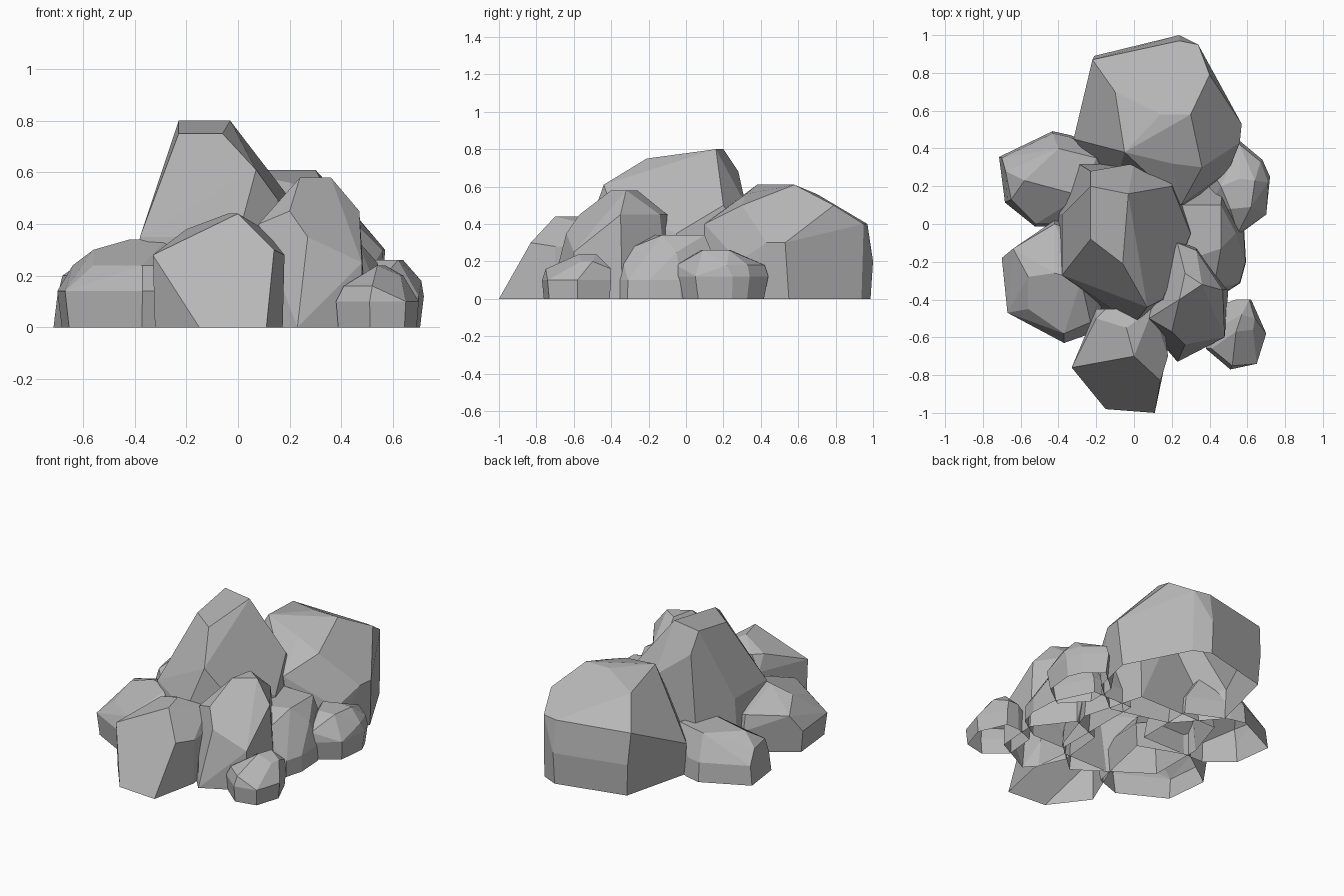
import bpy
import bmesh
import math

default_cube = bpy.data.objects.get("Cube")
if default_cube:
    bpy.data.objects.remove(default_cube, do_unlink=True)

# One plain stone colour for every boulder
stone_colour = (.47, .47, .47, 1)
stone = bpy.data.materials.new("stone grey")
stone.use_nodes = True
stone.diffuse_color = stone_colour
shader = stone.node_tree.nodes["Principled BSDF"]
shader.inputs["Base Color"].default_value = stone_colour
shader.inputs["Roughness"].default_value = .9


def add_foot(bm, girth, spread):
    """Drop the girth to the ground, drawn in or flared about its middle."""
    middle_x = sum(x for x, y in girth) / len(girth)
    middle_y = sum(y for x, y in girth) / len(girth)
    for x, y in girth:
        foot_x = middle_x + (x - middle_x) * spread
        foot_y = middle_y + (y - middle_y) * spread
        bm.verts.new((foot_x, foot_y, 0))


def merge_flat_facets(bm):
    """Turn nearly flat neighbouring triangles into broad facets."""
    bmesh.ops.dissolve_limit(bm, angle_limit=math.radians(9),
                             verts=bm.verts[:], edges=bm.edges[:])
    bmesh.ops.recalc_face_normals(bm, faces=bm.faces[:])


def open_underside(bm):
    """Remove the faces resting on the ground."""
    ground = [face for face in bm.faces
              if all(vert.co.z < .001 for vert in face.verts)]
    bmesh.ops.delete(bm, geom=ground, context="FACES")


def boulder(name, spread, sections):
    """Build a faceted rock around cross-sections keyed by height, girth first."""
    bm = bmesh.new()
    girth = next(iter(sections.values()))
    add_foot(bm, girth, spread)
    for height, outline in sections.items():
        for x, y in outline:
            bm.verts.new((x, y, height))

    hull = bmesh.ops.convex_hull(bm, input=bm.verts[:])
    inner = set(hull["geom_interior"]) | set(hull["geom_unused"])
    loose = [item for item in inner if isinstance(item, bmesh.types.BMVert)]
    bmesh.ops.delete(bm, geom=loose, context="VERTS")
    merge_flat_facets(bm)
    open_underside(bm)

    mesh = bpy.data.meshes.new(name)
    bm.to_mesh(mesh)
    bm.free()
    mesh.materials.append(stone)
    rock = bpy.data.objects.new(name, mesh)
    bpy.context.collection.objects.link(rock)


# Broad boulder at the back
boulder("back_boulder", spread=.97, sections={
    .2: [(-.32, .45), (-.21, .89), (.24, 1), (.35, .95), (.56, .55), (.5, .28), (.28, .1), (-.1, .2)],
    .3: [(.57, .53), (.56, .43)],
    .4: [(-.22, .87), (-.15, .87), (.24, .97), (.34, .95), (.25, .1)],
    .5: [(.4, .79), (.36, .3)],
    .56: [(-.1, .7), (.2, .32)],
    .61: [(-.05, .38), (.06, .41), (.14, .58), (.3, .58)],
})

# Tall peak in the middle
boulder("peak_boulder", spread=1.1, sections={
    .35: [(-.38, -.27), (-.38, .05), (-.3, .3), (.2, .3), (.3, -.05), (.2, -.35), (0, -.53)],
    .5: [(.15, -.4), (.2, .2), (0, .32)],
    .61: [(.07, -.44)],
    .68: [(-.23, .28)],
    .75: [(-.23, -.08), (-.06, -.21)],
    .8: [(-.23, .2), (-.03, .16)],
})

# Rounded boulder on the front right side
boulder("right_front_boulder", spread=.94, sections={
    .14: [(-.7, -.18), (-.67, -.47), (-.37, -.63), (-.2, -.57), (-.1, -.1), (-.42, .02)],
    .24: [(-.64, -.13), (-.42, 0), (-.56, -.45), (-.37, -.58), (-.23, -.52)],
    .3: [(-.56, -.28)],
    .34: [(-.42, -.26), (-.28, -.3)],
})

# Low boulder on the back right side
boulder("right_back_boulder", spread=1.05, sections={
    .12: [(-.7, .35), (-.67, .12), (-.52, 0), (-.1, 0), (-.1, .35), (-.34, .46), (-.43, .48)],
    .2: [(-.68, .28), (-.65, .13), (-.52, .37)],
    .27: [(-.58, .23), (-.4, .4), (-.2, .35), (-.28, .15)],
})

# Wedge with a sloping face at the very front
boulder("front_boulder", spread=.97, sections={
    .28: [(-.33, -.76), (.18, -.7), (.15, -.45), (-.2, -.45)],
    0: [(-.15, -.98), (.11, -1)],
    .3: [(.14, -.83)],
    .38: [(-.2, -.5), (-.15, -.45), (.1, -.45)],
    .44: [(0, -.7), (-.04, -.55)],
})

# Upright boulder on the front left side
boulder("left_front_boulder", spread=1, sections={
    .25: [(.48, -.6), (.5, -.34), (.33, -.12), (.13, -.2), (.1, -.5)],
    0: [(.23, -.73), (.17, -.66)],
    .35: [(.27, -.64)],
    .4: [(.08, -.5)],
    .45: [(.2, -.57), (.47, -.35), (.33, -.14), (.23, -.1)],
    .58: [(.24, -.4), (.27, -.26), (.36, -.32)],
})

# Pebble beside it
boulder("left_pebble", spread=.95, sections={
    .1: [(.38, -.66), (.51, -.77), (.65, -.74), (.7, -.58), (.62, -.4), (.53, -.4), (.4, -.45)],
    .16: [(.41, -.66), (.52, -.75), (.62, -.67), (.54, -.4), (.61, -.4)],
    .2: [(.48, -.53), (.63, -.56), (.64, -.5)],
    .24: [(.54, -.57), (.57, -.48)],
})

# Sloping stone filling the left side
boulder("left_middle_boulder", spread=1.02, sections={
    .1: [(.56, -.31), (.59, -.2), (.58, -.03), (.47, .2), (.2, .2), (.2, -.4), (.42, -.4)],
    .25: [(.54, -.05), (.42, -.35)],
    .34: [(.39, -.04), (.46, -.13), (.46, .1), (.25, .1), (.25, -.2)],
})

# Small rounded stone on the back left side
boulder("left_back_boulder", spread=.9, sections={
    .12: [(.55, -.06), (.7, .05), (.72, .25), (.68, .34), (.56, .44), (.4, .3), (.4, .1)],
    .18: [(.55, -.05), (.71, .22), (.67, .33), (.56, .42)],
    .26: [(.51, .08), (.62, .09), (.64, .23), (.56, .24), (.46, .2)],
})
